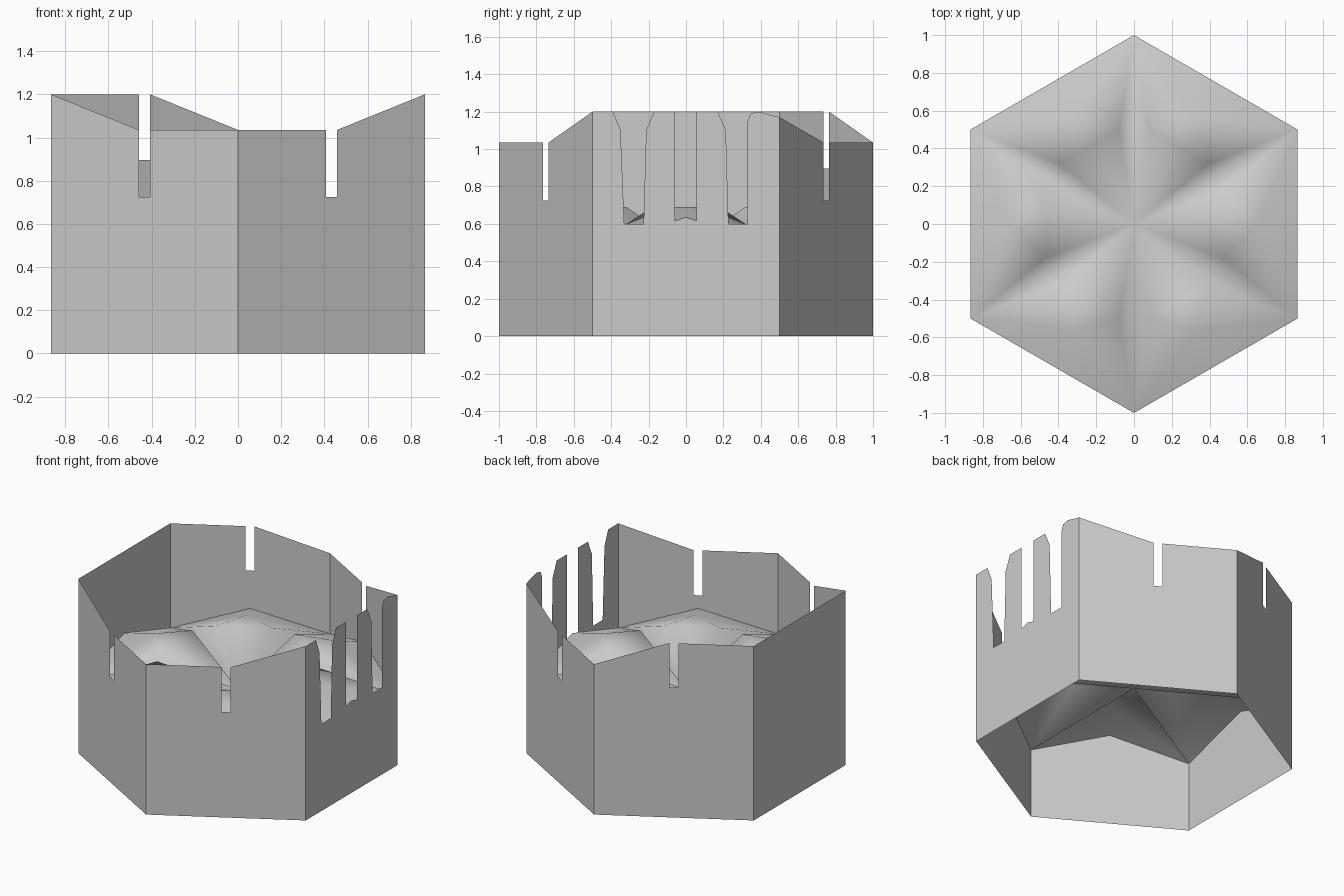
import bpy
import bmesh
from math import sin, cos, radians

if "Cube" in bpy.data.objects:
    bpy.data.objects.remove(bpy.data.objects["Cube"])

# Hexagon corners, counter-clockwise from the front right corner
C = [(cos(radians(a)), sin(radians(a))) for a in (-30, 30, 90, 150, 210, 270)]
SKIRT, RIM = 0.28, 0.48


def make(name, polys, smooth=False):
    """Build an object from a list of polygons given as 3D points."""
    bm = bmesh.new()
    for poly in polys:
        bm.faces.new([bm.verts.new(p) for p in poly])
    bmesh.ops.remove_doubles(bm, verts=bm.verts[:], dist=0.0005)
    if not smooth:
        bmesh.ops.triangulate(bm, faces=bm.faces[:])
    for f in bm.faces:
        f.smooth = smooth
    bm.normal_update()
    me = bpy.data.meshes.new(name)
    bm.to_mesh(me)
    bm.free()
    ob = bpy.data.objects.new(name, me)
    bpy.context.collection.objects.link(ob)
    return ob


def wall(name, a, b, top):
    """Upper wall from corner a to b; top = (fraction along, z) outline."""
    def at(t, z):
        return (a[0] + (b[0] - a[0]) * t, a[1] + (b[1] - a[1]) * t, z)
    outline = [(0, SKIRT), (1, SKIRT)] + list(reversed(top))
    make(name, [[at(t, z) for t, z in outline]])


def slot(bottom, left, right):
    """Narrow notch in the middle of a slanted wall."""
    return [(0.471, left), (0.471, bottom), (0.529, bottom), (0.529, right)]


HI, LO = 1.2, 1.035
# Right wall with three tall openings and worn pillar tops
wall("right_wall", C[0], C[1], [
    (0, HI), (0.11, HI), (0.15, 1.1), (0.17, 0.6),
    (0.273, 0.6), (0.287, 1.1), (0.33, HI), (0.44, HI), (0.44, 0.6),
    (0.555, 0.6), (0.555, HI), (0.67, HI), (0.713, 1.1), (0.727, 0.6),
    (0.83, 0.6), (0.83, 1.15), (0.845, 1.19), (0.89, HI), (1, 1.17)])
# Slanted and plain walls
wall("back_right_wall", C[1], C[2], [(0, 1.17)] + slot(0.725, LO, LO) + [(1, LO)])
wall("back_left_wall", C[2], C[3], [(0, LO)] + slot(0.895, HI, HI) + [(1, HI)])
wall("left_wall", C[3], C[4], [(0, HI), (1, HI)])
wall("front_left_wall", C[4], C[5], [(0, HI)] + slot(0.725, LO, LO) + [(1, LO)])
wall("front_right_wall", C[5], C[0], [(0, LO)] + slot(0.725, LO, LO) + [(1, HI)])


def shoulder(c, side):
    """Raised floor point beside the narrow valley that runs to corner c."""
    return (c[0] * 0.5 - c[1] * 0.08 * side, c[1] * 0.5 + c[0] * 0.08 * side, 0.69)


# Base skirt and folded star floor, one sector per side
skirt, floor, lining = [], [], []
for i in range(6):
    a, b = C[i], C[(i + 1) % 6]
    mx, my = (a[0] + b[0]) / 2, (a[1] + b[1]) / 2
    skirt.append([(*a, 0), (*b, 0), (*b, SKIRT), (*a, SKIRT)])
    ca, cb, mid = (*a, RIM), (*b, RIM), (0, 0, RIM)
    sa, sb = shoulder(a, 1), shoulder(b, -1)
    ridge, edge = (mx * 0.75, my * 0.75, 0.69), (mx, my, 0.635)
    floor += [[mid, ca, sa], [mid, sa, sb], [mid, sb, cb],
              [ca, ridge, sa], [sa, ridge, sb], [sb, ridge, cb],
              [ca, edge, ridge], [edge, cb, ridge]]
    lining.append([ca, cb, edge])
make("base_skirt", skirt)
make("star_floor", floor, True)
# Upright gable under each floor edge, seen through the openings
make("floor_edge_gables", lining)
